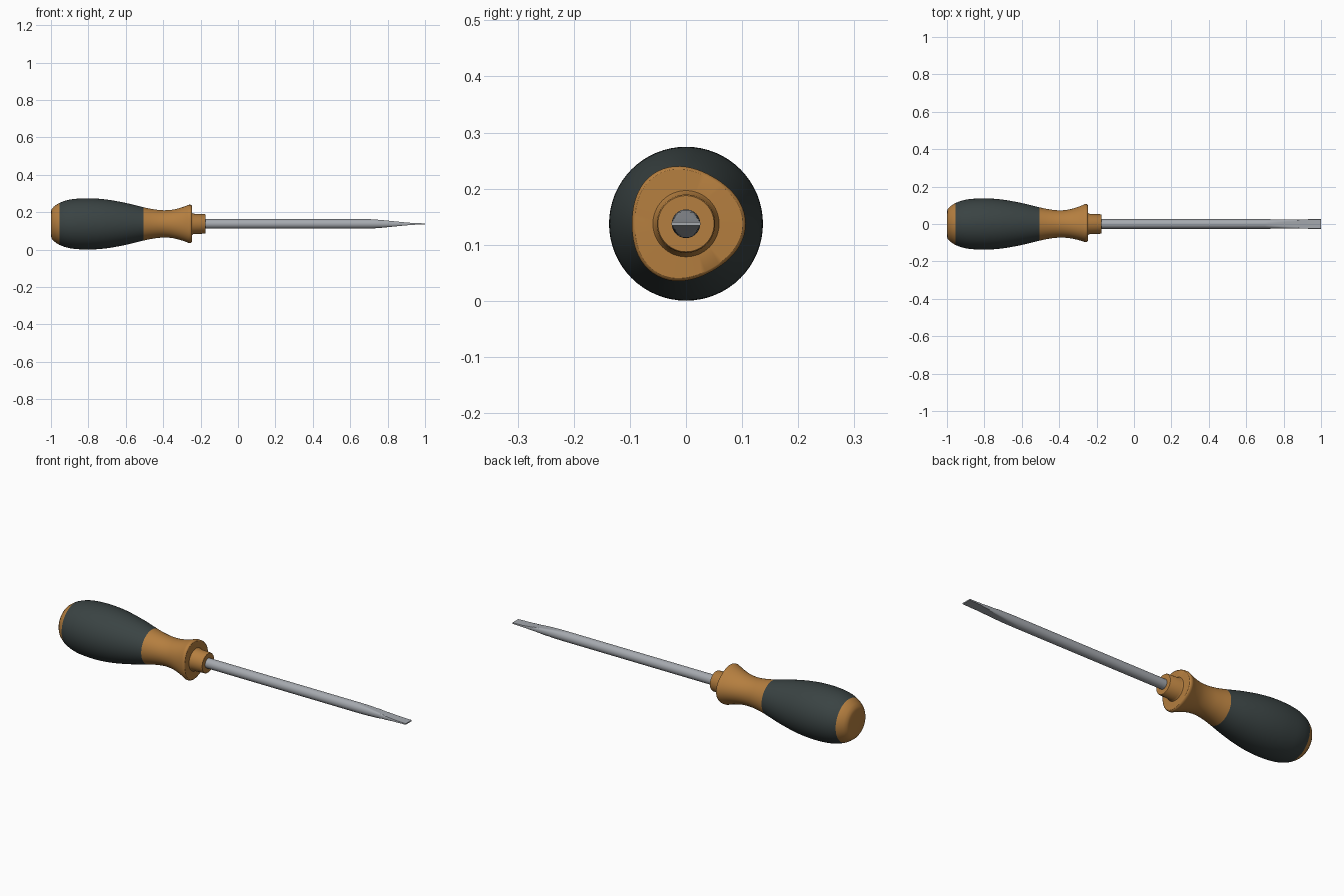
import bpy, bmesh, math

if "Cube" in bpy.data.objects:
    bpy.data.objects.remove(bpy.data.objects["Cube"])

AXIS_Z = 0.1375
SIDES = 64


def material(name, rgb):
    m = bpy.data.materials.new(name)
    m.diffuse_color = (*rgb, 1)
    m.use_nodes = True
    m.node_tree.nodes["Principled BSDF"].inputs["Base Color"].default_value = m.diffuse_color
    return m


ochre = material("ochre plastic", (0.46, 0.21, 0.05))
charcoal = material("charcoal rubber", (0.042, 0.056, 0.056))
steel = material("steel", (0.38, 0.40, 0.43))


def smooth_profile(pts, steps=5):
    """Catmull-Rom curve through profile points."""
    out = []
    p = [pts[0]] + pts + [pts[-1]]
    for i in range(1, len(p) - 2):
        for s in range(steps):
            t = s / steps
            out.append(tuple(0.5 * (2 * b + (c - a) * t + (2 * a - 5 * b + 4 * c - d) * t * t
                                    + (3 * b - a - 3 * c + d) * t ** 3)
                             for a, b, c, d in zip(*p[i - 1:i + 3])))
    return out + [pts[-1]]


def loft(name, sections, section_point, mats, mat_rule):
    """Skin rings along x; section_point(section, angle) gives (y, z)."""
    bm = bmesh.new()
    rings = []
    for s in sections:
        ring = []
        for k in range(SIDES):
            y, z = section_point(s, 2 * math.pi * k / SIDES)
            ring.append(bm.verts.new((s[0], y, z + AXIS_Z)))
        rings.append(ring)
    for a, b in zip(rings, rings[1:]):
        for k in range(SIDES):
            n = (k + 1) % SIDES
            bm.faces.new((a[k], a[n], b[n], b[k]))
    bm.faces.new(rings[0])
    bm.faces.new(rings[-1])
    bmesh.ops.recalc_face_normals(bm, faces=bm.faces)
    for f in bm.faces:
        f.material_index = mat_rule(f.calc_center_median())
    me = bpy.data.meshes.new(name)
    bm.to_mesh(me)
    bm.free()
    for m in mats:
        me.materials.append(m)
    ob = bpy.data.objects.new(name, me)
    bpy.context.collection.objects.link(ob)
    bpy.ops.object.select_all(action='DESELECT')
    ob.select_set(True)
    bpy.context.view_layer.objects.active = ob
    bpy.ops.object.shade_smooth_by_angle(angle=math.radians(32))
    return ob


# Handle sections: x, radius, three-lobed amount
cap = [(-1.0, 0.066, 0), (-0.996, 0.079, 0), (-0.985, 0.092, 0), (-0.97, 0.103, 0)]
body = smooth_profile([
    (-0.955, 0.112, 0), (-0.92, 0.125, 0), (-0.87, 0.134, 0), (-0.79, 0.137, 0),
    (-0.70, 0.130, 0), (-0.60, 0.112, 0), (-0.505, 0.089, 0), (-0.45, 0.078, 0),
    (-0.40, 0.073, 0), (-0.35, 0.076, 0.001), (-0.30, 0.088, 0.003), (-0.262, 0.1015, 0.005)])
flange = [(-0.254, 0.1015, 0.005), (-0.249, 0.099, 0.005), (-0.247, 0.096, 0.005)]
collar = [(-0.246, 0.059, 0), (-0.238, 0.0545, 0), (-0.178, 0.052, 0), (-0.175, 0.050, 0)]


def lobed(s, a):
    r = s[1] + s[2] * math.cos(3 * a)
    return r * math.cos(a), r * math.sin(a)


loft("handle", cap + body + flange + collar, lobed, [ochre, charcoal],
     lambda c: 1 if -0.955 < c.x < -0.505 else 0)

# Shaft with flattened blade: x, radius, half thickness limit
blade = [(-0.18, 0.0255, 1), (0.70, 0.0255, 1), (0.72, 0.0255, 0.0245), (0.77, 0.025, 0.0205),
         (0.82, 0.0245, 0.0155), (0.88, 0.0245, 0.0095), (0.935, 0.0255, 0.0048), (1.0, 0.0255, 0.003)]


def clipped(s, a):
    return s[1] * math.cos(a), max(-s[2], min(s[2], s[1] * math.sin(a)))


loft("shaft_and_blade", blade, clipped, [steel], lambda c: 0)
